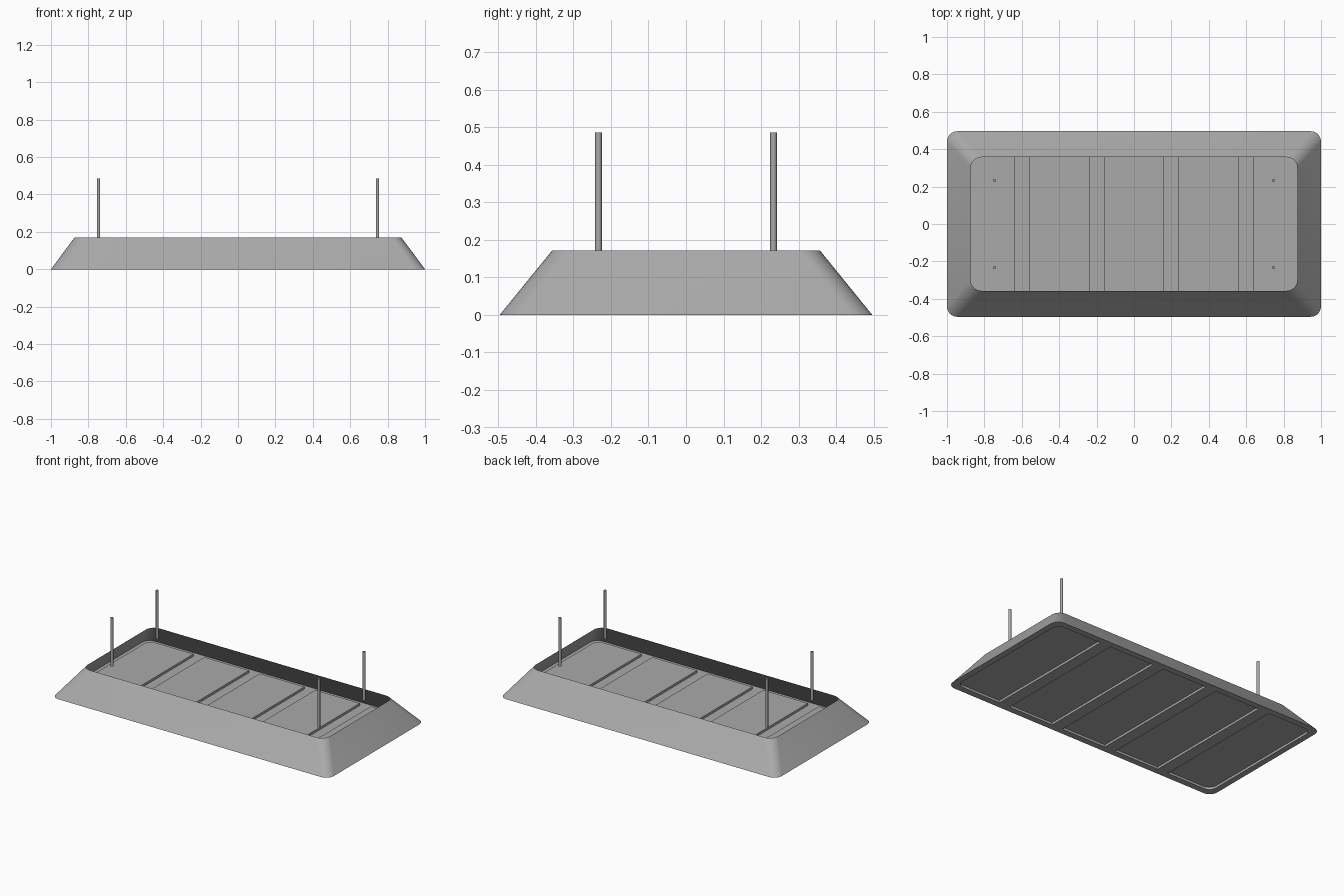
import bpy, bmesh, math
from mathutils import Vector

cube = bpy.data.objects.get("Cube")
if cube:
    bpy.data.objects.remove(cube, do_unlink=True)

GREY = (0.4, 0.4, 0.4, 1.0)
grey = bpy.data.materials.new("plain grey")
grey.use_nodes = True
grey.diffuse_color = GREY
for node in grey.node_tree.nodes:
    if node.type == 'BSDF_PRINCIPLED':
        node.inputs["Base Color"].default_value = GREY


def finish(bm, name):
    mesh = bpy.data.meshes.new(name)
    bm.to_mesh(mesh)
    bm.free()
    mesh.materials.append(grey)
    obj = bpy.data.objects.new(name, mesh)
    bpy.context.scene.collection.objects.link(obj)
    return obj


def outline(x0, x1, y0, y1, left_r=0.0, right_r=0.0, steps=5):
    """Anticlockwise rectangle with separate radii for its left and right corners."""
    points = []
    corners = ((x1, y1, right_r), (x0, y1, left_r), (x0, y0, left_r), (x1, y0, right_r))
    for i, (x, y, r) in enumerate(corners):
        if r == 0:
            points.append((x, y))
            continue
        cx = x - r if x == x1 else x + r
        cy = y - r if y == y1 else y + r
        for s in range(steps + 1):
            a = math.pi / 2 * (i + s / steps)
            points.append((cx + r * math.cos(a), cy + r * math.sin(a)))
    return points


def add_loop(bm, points, z):
    return [bm.verts.new((x, y, z)) for x, y in points]


def bridge(bm, low, high):
    faces = []
    for i in range(len(low)):
        j = (i + 1) % len(low)
        faces.append(bm.faces.new((low[i], low[j], high[j], high[i])))
    return faces


BASE_X, BASE_Y = 1.0, 0.496
RIM_X, RIM_Y, RIM_Z = 0.873, 0.357, 0.171
base_points = outline(-BASE_X, BASE_X, -BASE_Y, BASE_Y, 0.055, 0.055)
rim_points = outline(-RIM_X, RIM_X, -RIM_Y, RIM_Y, 0.055, 0.055)

# Sloping thin wall, open at the top
bm = bmesh.new()
for face in bridge(bm, add_loop(bm, base_points, 0), add_loop(bm, rim_points, RIM_Z)):
    face.smooth = True
finish(bm, "sloping_wall")

# Floor sheet with five pressed-up panels
PITCH, HALF, PANEL_Y, RISE = 0.4, 0.161, 0.455, 0.015
bm = bmesh.new()
loops = [add_loop(bm, base_points, 0)]
for i in range(-2, 3):
    points = outline(i * PITCH - HALF, i * PITCH + HALF, -PANEL_Y, PANEL_Y,
                     0.05 if i == -2 else 0, 0.05 if i == 2 else 0)
    loops.append(add_loop(bm, points, 0))
edges = [bm.edges.new((lp[k - 1], lp[k])) for lp in loops for k in range(len(lp))]
bmesh.ops.triangle_fill(bm, use_beauty=True, use_dissolve=False,
                        edges=edges, normal=Vector((0, 0, 1)))
for low in loops[1:]:
    high = add_loop(bm, [v.co.xy for v in low], RISE)
    bridge(bm, low, high)
    bm.faces.new(high)
for face in bm.faces:
    if face.normal.z < -0.5:
        face.normal_flip()
bm.normal_update()
finish(bm, "panelled_floor")

# Four slim posts standing level with the rim
POST_TOP = 0.486
for x, x_name in ((-0.746, "right"), (0.746, "left")):
    for y, y_name in ((-0.233, "front"), (0.233, "back")):
        bm = bmesh.new()
        bmesh.ops.create_cone(bm, cap_ends=True, segments=12, radius1=0.009,
                              radius2=0.009, depth=POST_TOP - RIM_Z)
        bmesh.ops.translate(bm, verts=bm.verts, vec=(x, y, (POST_TOP + RIM_Z) / 2))
        for face in bm.faces:
            face.smooth = len(face.verts) == 4
        finish(bm, f"{y_name}_{x_name}_post")
